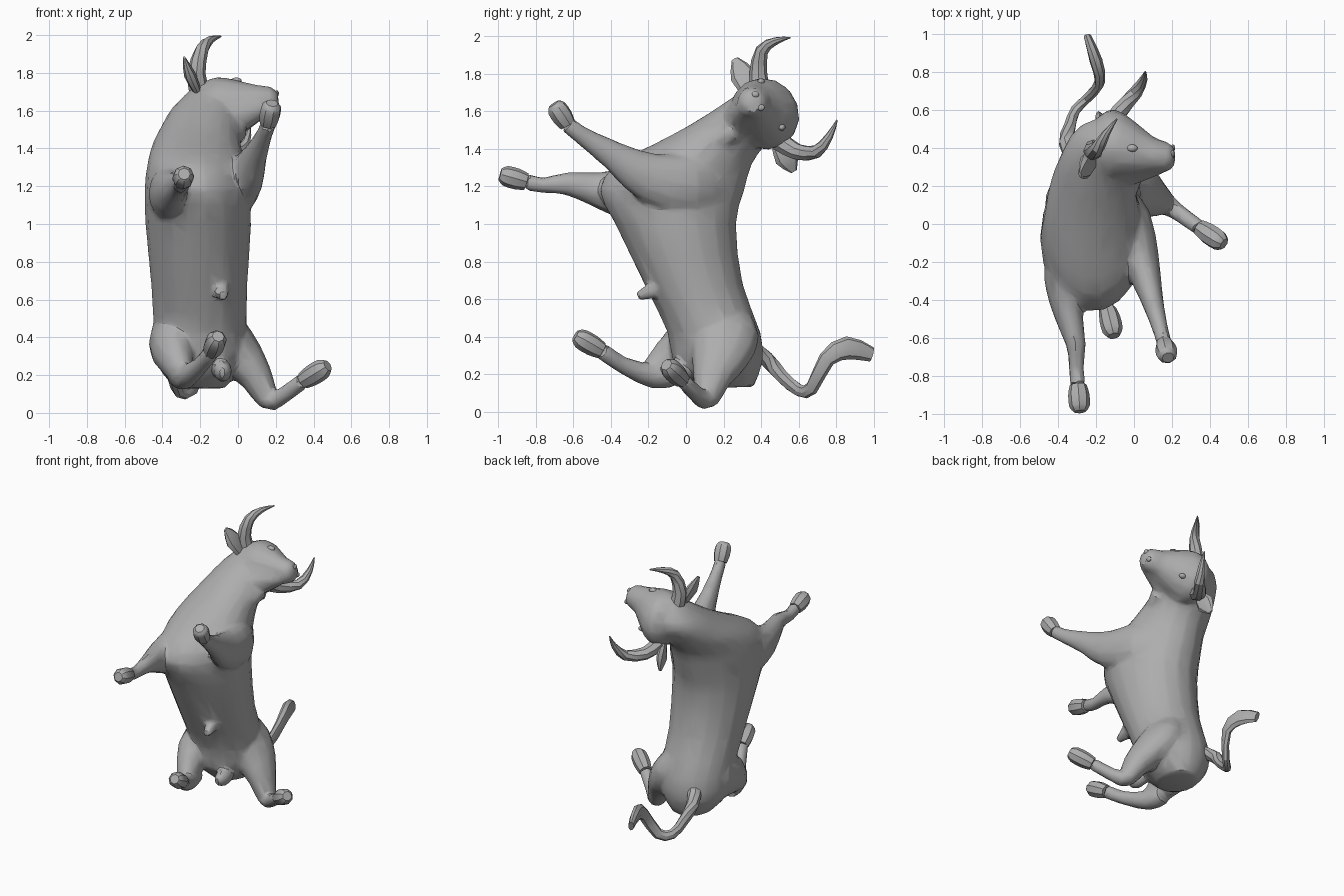
import bpy, bmesh, math
from mathutils import Vector

cube = bpy.data.objects.get("Cube")
if cube:
    bpy.data.objects.remove(cube, do_unlink=True)

hide = bpy.data.materials.new("grey hide")
hide.use_nodes = True
GREY = (0.42, 0.42, 0.42, 1)
hide.diffuse_color = GREY
hide.node_tree.nodes["Principled BSDF"].inputs["Base Color"].default_value = GREY


def spline(pts, steps=2):
    """Catmull-Rom resampling of points whose last entries are radii."""
    rows = [Vector(p) for p in pts]
    rows = [rows[0] * 2 - rows[1]] + rows + [rows[-1] * 2 - rows[-2]]
    out = []
    for i in range(1, len(rows) - 2):
        a, b, c, d = rows[i - 1:i + 3]
        for s in range(steps):
            t = s / steps
            out.append((b * 2 + (c - a) * t + (a * 2 - b * 5 + c * 4 - d) * t * t
                        + (b * 3 - a - c * 3 + d) * t ** 3) * 0.5)
    return out + [rows[-2]]


def loft(name, pts, up=(0, 0, 1), flat=(1, 1), axis=None, sides=12):
    """Skin of elliptical rings along a path of (x, y, z, radius).
    flat is the height to width ratio, blended from the start to the end."""
    rows = spline(pts)
    cs = [Vector(r[:3]) for r in rows]
    bm = bmesh.new()
    rings = []
    for i, r in enumerate(rows):
        t = Vector(axis) if axis else cs[min(i + 1, len(cs) - 1)] - cs[max(i - 1, 0)]
        t.normalize()
        side = t.cross(Vector(up)).normalized()
        top = side.cross(t)
        w = max(r[3], 0.004)
        h = r[4] if len(r) > 4 else w * (flat[0] + (flat[1] - flat[0]) * i / (len(rows) - 1))
        angles = [2 * math.pi * k / sides for k in range(sides)]
        rings.append([bm.verts.new(cs[i] + side * (w * math.cos(a)) + top * (h * math.sin(a)))
                      for a in angles])
    for a, b in zip(rings, rings[1:]):
        for k in range(sides):
            n = (k + 1) % sides
            bm.faces.new((a[k], a[n], b[n], b[k]))
    bm.faces.new(rings[0][::-1])
    bm.faces.new(rings[-1])
    bmesh.ops.recalc_face_normals(bm, faces=bm.faces)
    return finish(name, bm)


def select(objects):
    bpy.ops.object.select_all(action='DESELECT')
    for ob in objects:
        ob.select_set(True)
    bpy.context.view_layer.objects.active = objects[0]


def finish(name, bm):
    me = bpy.data.meshes.new(name)
    bm.to_mesh(me)
    bm.free()
    ob = bpy.data.objects.new(name, me)
    bpy.context.collection.objects.link(ob)
    me.materials.append(hide)
    select([ob])
    bpy.ops.object.shade_smooth_by_angle(angle=math.radians(32))
    return ob


def blob(name, loc, size):
    bm = bmesh.new()
    bmesh.ops.create_icosphere(bm, subdivisions=2, radius=1)
    for v in bm.verts:
        v.co = Vector(loc) + Vector([c * s for c, s in zip(v.co, size)])
    return finish(name, bm)


def leg(name, pts, toe, up=(0, 0, 1), flat=(1.65, 1.05)):
    """Limb with a blunt hoof running from its last point to the toe."""
    s, e = Vector(pts[-1][:3]), Vector(toe)
    loft(name + "_hoof", [(*s.lerp(e, u), r) for u, r in
                          ((0, 0.045), (0.35, 0.056), (0.8, 0.054), (1, 0.032))], up, sides=8)
    return loft(name, pts, up, flat)


# Trunk and neck: level rings from rump to poll, (x, y, z, half width, half depth)
flesh = [loft("body", [
    (-0.20, 0.21, 0.13, 0.13, 0.15), (-0.20, 0.17, 0.26, 0.235, 0.24),
    (-0.20, 0.15, 0.42, 0.245, 0.25), (-0.205, 0.04, 0.68, 0.255, 0.265),
    (-0.21, -0.055, 1.00, 0.28, 0.325), (-0.22, -0.075, 1.18, 0.275, 0.39),
    (-0.22, -0.01, 1.32, 0.26, 0.365), (-0.22, 0.12, 1.42, 0.235, 0.305),
    (-0.20, 0.26, 1.52, 0.205, 0.255), (-0.18, 0.36, 1.62, 0.165, 0.195),
    (-0.16, 0.41, 1.75, 0.05, 0.05)], up=(0, 1, 0), axis=(0, 0, 1), sides=18)]

# Head, turned toward the left with the brow facing back and up
BROW = (0, 0.85, 0.5)
flesh += [
    loft("head", [
        (-0.22, 0.41, 1.57, 0.13), (-0.14, 0.42, 1.58, 0.19), (-0.05, 0.41, 1.60, 0.18),
        (0.10, 0.365, 1.64, 0.10), (0.18, 0.355, 1.65, 0.08), (0.215, 0.355, 1.65, 0.045)],
        BROW, (0.95, 0.95), axis=(1, 0, 0.1), sides=14),
    loft("lower_jaw", [(-0.14, 0.28, 1.52, 0.12), (0.0, 0.28, 1.56, 0.085),
                       (0.17, 0.30, 1.62, 0.03)], BROW, (0.8, 0.8)),
    loft("throat", [(0.0, 0.27, 1.50, 0.06), (-0.09, 0.12, 1.43, 0.09), (-0.15, -0.22, 1.30, 0.10),
                    (-0.15, -0.35, 1.20, 0.08), (-0.13, -0.33, 1.04, 0.05)],
         (0, -0.5, 0.86), (0.9, 0.8))]
for name, eye, nostril in (("upper", (-0.01, 0.40, 1.758), (0.205, 0.37, 1.69)),
                           ("lower", (0.0, 0.51, 1.515), (0.205, 0.40, 1.62))):
    blob(name + "_eye", eye, (0.03, 0.02, 0.018))
    blob(name + "_nostril", nostril, (0.012, 0.02, 0.018))

# Horns and ears
OUT = (1, 0, 0.3)
loft("right_horn", [
    (-0.20, 0.40, 1.68, 0.055), (-0.22, 0.385, 1.80, 0.048), (-0.19, 0.405, 1.925, 0.036),
    (-0.145, 0.48, 1.975, 0.021), (-0.09, 0.555, 1.993, 0.004)], OUT, sides=8)
loft("left_horn", [
    (-0.13, 0.50, 1.44, 0.055), (-0.08, 0.59, 1.385, 0.045), (0.01, 0.695, 1.385, 0.036),
    (0.05, 0.765, 1.47, 0.021), (0.06, 0.805, 1.555, 0.004)], OUT, sides=8)
loft("right_ear", [(-0.20, 0.35, 1.67, 0.03), (-0.255, 0.305, 1.79, 0.07),
                   (-0.285, 0.26, 1.88, 0.018)], OUT, (0.5, 0.4), sides=8)
loft("left_ear", [(-0.16, 0.48, 1.44, 0.03), (-0.175, 0.535, 1.355, 0.065),
                  (-0.19, 0.575, 1.28, 0.018)], OUT, (0.5, 0.4), sides=8)

# Legs
flesh += [
    leg("left_front_leg", [
        (-0.10, 0.20, 1.23, 0.06), (-0.02, 0.03, 1.20, 0.11), (0.04, -0.20, 1.25, 0.095),
        (0.09, -0.38, 1.36, 0.063), (0.14, -0.56, 1.475, 0.042), (0.16, -0.63, 1.53, 0.044)],
        (0.18, -0.705, 1.64)),
    leg("right_front_leg", [
        (-0.34, -0.10, 1.17, 0.12), (-0.36, -0.30, 1.16, 0.115), (-0.345, -0.48, 1.185, 0.077),
        (-0.305, -0.64, 1.215, 0.053), (-0.305, -0.76, 1.205, 0.040), (-0.295, -0.85, 1.225, 0.045)],
        (-0.285, -0.99, 1.265), flat=(1.35, 1)),
    leg("left_hind_leg", [
        (-0.13, 0.20, 0.54, 0.08), (-0.07, 0.21, 0.41, 0.13), (0.02, 0.18, 0.29, 0.12),
        (0.10, 0.14, 0.185, 0.088), (0.16, 0.11, 0.07, 0.06), (0.22, 0.07, 0.08, 0.045),
        (0.345, -0.02, 0.17, 0.044)],
        (0.475, -0.105, 0.25), up=(0, 1, 0), flat=(1.5, 0.95)),
    loft("right_hind_thigh", [
        (-0.30, 0.26, 0.46, 0.08), (-0.335, 0.14, 0.39, 0.13), (-0.345, -0.02, 0.33, 0.115),
        (-0.30, -0.18, 0.21, 0.065)], flat=(1.4, 1.1)),
    leg("right_hind_shank", [
        (-0.31, -0.07, 0.20, 0.07), (-0.28, -0.18, 0.19, 0.066), (-0.20, -0.34, 0.25, 0.046),
        (-0.14, -0.45, 0.325, 0.047)], (-0.105, -0.59, 0.405), flat=(1, 1))]

# Tail with a flattened tuft
loft("tail", [
    (-0.30, 0.32, 0.36, 0.05), (-0.355, 0.43, 0.28, 0.043), (-0.34, 0.51, 0.19, 0.033),
    (-0.31, 0.60, 0.115, 0.027), (-0.24, 0.67, 0.125, 0.025), (-0.18, 0.75, 0.28, 0.027),
    (-0.20, 0.86, 0.34, 0.034), (-0.245, 0.99, 0.305, 0.02)],
    (0, -0.35, 0.94), (0.8, 2.0), sides=8)

# Underside details
flesh += [
    loft("belly_sheath", [(-0.10, -0.08, 0.72, 0.06), (-0.09, -0.17, 0.65, 0.048),
                          (-0.08, -0.26, 0.615, 0.025)], sides=8),
    blob("belly_pouch", (-0.08, -0.05, 0.22), (0.05, 0.09, 0.06))]

# Fuse the fleshy parts into one skin with soft joints and irregular facets
select(flesh)
bpy.ops.object.join()
body = flesh[0]
remesh = body.modifiers.new("fuse", 'REMESH')
remesh.mode = 'VOXEL'
remesh.voxel_size = 0.014
soften = body.modifiers.new("soften", 'SMOOTH')
soften.iterations = 7
facet = body.modifiers.new("facet", 'DECIMATE')
facet.ratio = 0.06
for mod in (remesh, soften, facet):
    bpy.ops.object.modifier_apply(modifier=mod.name)
bpy.ops.object.shade_smooth_by_angle(angle=math.radians(28))
